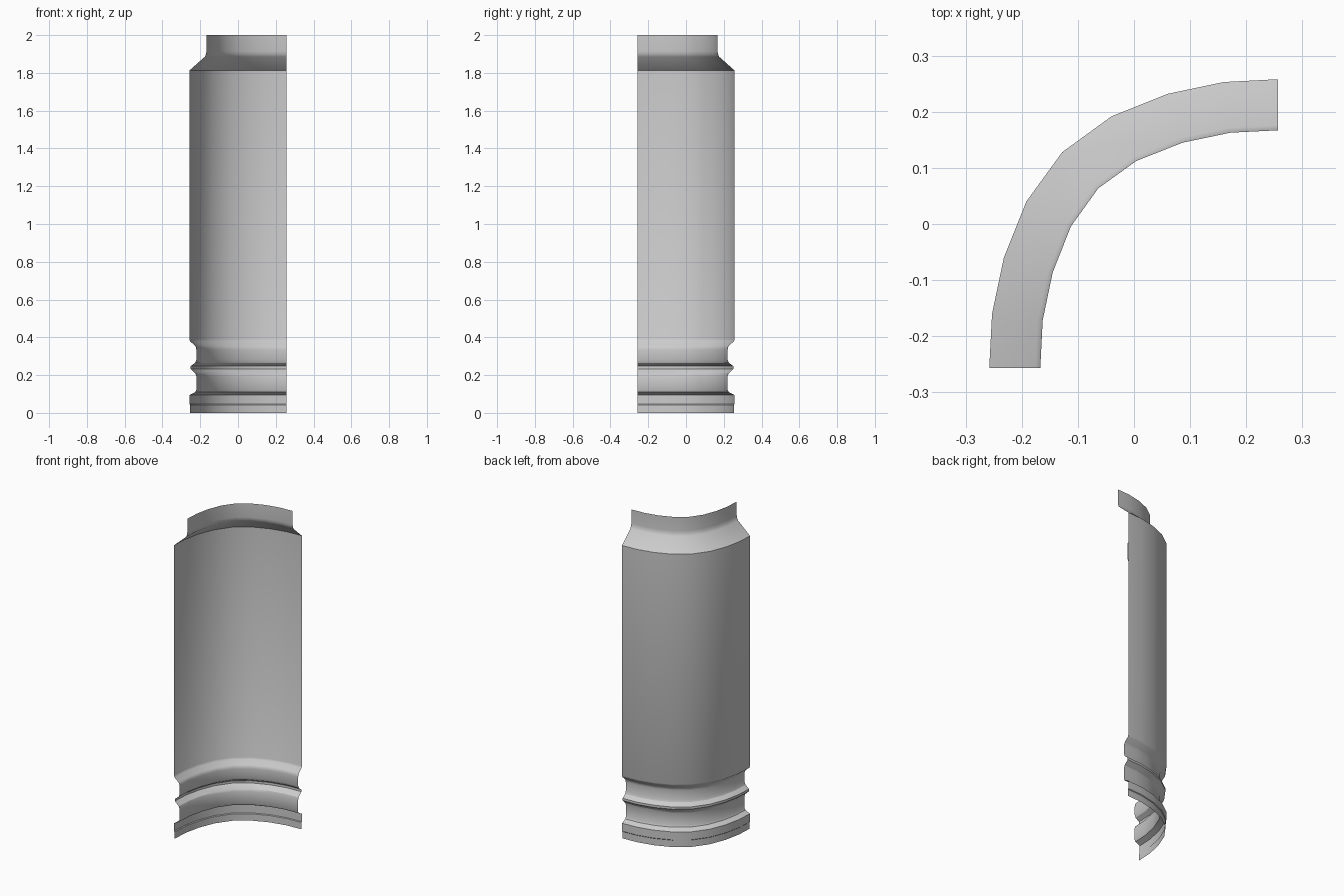
import bpy, bmesh, math
from mathutils import Vector

cube = bpy.data.objects.get("Cube")
if cube:
    bpy.data.objects.remove(cube, do_unlink=True)

# Plain grey material
grey = bpy.data.materials.new("plain grey")
grey.use_nodes = True
grey.diffuse_color = (0.6, 0.6, 0.6, 1)
grey.node_tree.nodes["Principled BSDF"].inputs["Base Color"].default_value = (0.6, 0.6, 0.6, 1)

# Plan of the quarter shell: one half, mirrored across the diagonal
half = [Vector(p) for p in ((-.258, -.257), (-.253, -.16), (-.232, -.06),
                            (-.192, .04), (-.128, .128))]
plan = half + [Vector((-p.y, -p.x)) for p in reversed(half[:-1])]

# Inward direction at each plan point
inward = []
for i in range(len(plan)):
    a, b = plan[max(i - 1, 0)], plan[min(i + 1, len(plan) - 1)]
    d = (b - a).normalized()
    inward.append(Vector((d.y, -d.x)))
inward[0], inward[-1] = Vector((1, 0)), Vector((0, -1))

# Upright profile: (height, inset from the main wall)
profile = [
    (2, .091), (1.915, .091), (1.9, .089), (1.885, .082), (1.812, 0),      # neck, shoulder
    (.39, 0), (.378, .005), (.357, .03), (.345, .036), (.335, .037),       # wall, upper groove
    (.28, .037), (.265, .031), (.247, .006), (.233, .006), (.208, .033),   # ring
    (.195, .037), (.12, .037), (.11, .032), (.095, .001),                  # lower groove
    (.046, .001), (.042, .005), (0, .005),                                 # foot
]

# Sweep the profile along the plan as an open shell
bm = bmesh.new()
rows = [[bm.verts.new((*(p + n * inset), z)) for p, n in zip(plan, inward)]
        for z, inset in profile]
for upper, lower in zip(rows, rows[1:]):
    for i in range(len(plan) - 1):
        bm.faces.new((upper[i], upper[i + 1], lower[i + 1], lower[i]))

mesh = bpy.data.meshes.new("quarter_column_shell")
bm.to_mesh(mesh)
bm.free()
mesh.materials.append(grey)
shell = bpy.data.objects.new("quarter_column_shell", mesh)
bpy.context.collection.objects.link(shell)

bpy.ops.object.select_all(action='DESELECT')
shell.select_set(True)
bpy.context.view_layer.objects.active = shell
bpy.ops.object.shade_smooth_by_angle(angle=math.radians(30))
